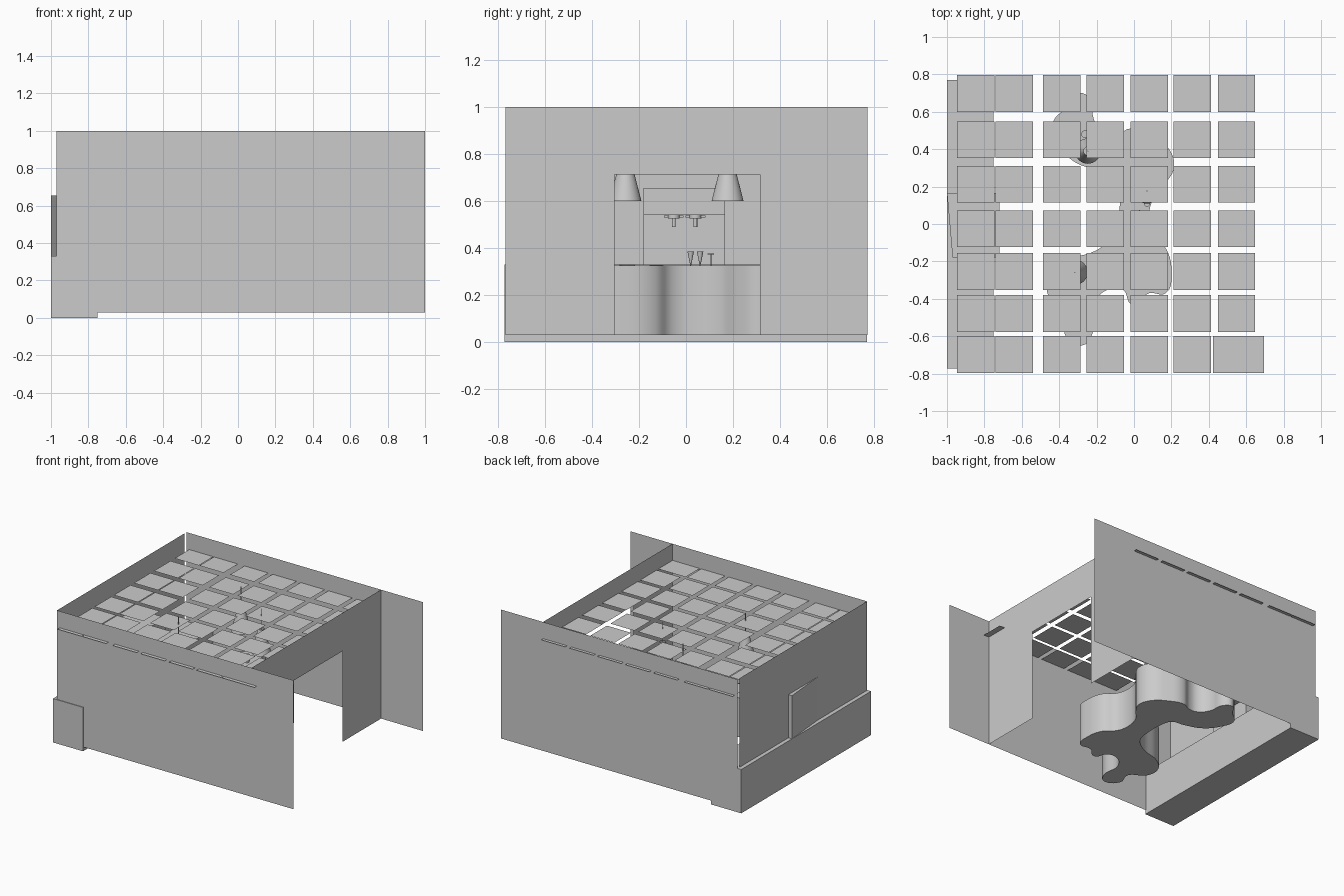
import bpy, bmesh, math
from mathutils import Vector

if "Cube" in bpy.data.objects:
    bpy.data.objects.remove(bpy.data.objects["Cube"])


def mesh_obj(name, verts, faces):
    me = bpy.data.meshes.new(name)
    me.from_pydata(verts, [], faces)
    ob = bpy.data.objects.new(name, me)
    bpy.context.collection.objects.link(ob)
    return ob


def box(name, x0, x1, y0, y1, z0, z1):
    v = [(x, y, z) for z in (z0, z1) for x, y in ((x0, y0), (x1, y0), (x1, y1), (x0, y1))]
    f = [(3, 2, 1, 0), (4, 5, 6, 7)] + [(i, (i + 1) % 4, (i + 1) % 4 + 4, i + 4) for i in range(4)]
    return mesh_obj(name, v, f)


def cone(name, x, y, z0, z1, r0, r1, sides=24, caps=True):
    bm = bmesh.new()
    bmesh.ops.create_cone(bm, cap_ends=caps, segments=sides, radius1=r0, radius2=r1, depth=z1 - z0)
    bmesh.ops.translate(bm, verts=bm.verts, vec=Vector((x, y, (z0 + z1) / 2)))
    me = bpy.data.meshes.new(name)
    bm.to_mesh(me)
    bm.free()
    ob = bpy.data.objects.new(name, me)
    bpy.context.collection.objects.link(ob)
    smooth(ob)
    return ob


def smooth(ob):
    bpy.ops.object.select_all(action='DESELECT')
    ob.select_set(True)
    bpy.context.view_layer.objects.active = ob
    bpy.ops.object.shade_smooth_by_angle(angle=math.radians(35))


# thin walls: two sides, back, and door wall with its opening
Z0, Z1 = 0.03, 1.0
for name, y in (("front_side_wall", -0.768), ("rear_side_wall", 0.773)):
    mesh_obj(name, [(-0.97, y, Z0), (1, y, Z0), (1, y, Z1), (-0.97, y, Z1)], [(0, 1, 2, 3)])
mesh_obj("end_wall", [(-0.97, -0.768, Z0), (-0.97, 0.75, Z0), (-0.97, 0.75, Z1), (-0.97, -0.768, Z1)],
         [(0, 1, 2, 3)])
door = [(-0.768, Z0), (-0.305, Z0), (-0.305, 0.713), (0.315, 0.713), (0.315, Z0), (0.773, Z0),
        (0.773, Z1), (-0.768, Z1)]
mesh_obj("door_wall", [(0.65, y, z) for y, z in door], [tuple(range(8))])

# ceiling panels
cols = [-0.947, -0.741, -0.487, -0.253, -0.019, 0.212, 0.448]
rows = [0.6, 0.352, 0.114, -0.124, -0.353, -0.577, -0.796]
for j, y in enumerate(rows):
    for i, x in enumerate(cols):
        x0, x1 = x, x + 0.2
        if i == 6 and j == 6:
            x0, x1 = 0.423, 0.695
        mesh_obj(f"ceiling_panel_{j}_{i}", [(x0, y, 0.875), (x1, y, 0.875), (x1, y + 0.197, 0.875),
                                            (x0, y + 0.197, 0.875)], [(0, 1, 2, 3)])

# long counter along the end wall
box("wall_counter", -1, -0.75, -0.773, 0.771, 0, 0.33)

# free-form island table
outline = [(-.29, .70), (-.23, .66), (-.215, .56), (-.16, .49), (-.09, .48), (-.02, .51), (.10, .47),
           (.18, .41), (.215, .31), (.17, .22), (.11, .15), (.08, .04), (.10, -.06), (.17, -.13),
           (.20, -.25), (.17, -.37), (.08, -.37), (-.01, -.43), (-.06, -.35), (-.14, -.35),
           (-.215, -.43), (-.22, -.58), (-.28, -.65), (-.37, -.59), (-.35, -.48), (-.45, -.40),
           (-.46, -.30), (-.37, -.20), (-.2, -.14), (-.1, -.05), (-.08, .05), (-.08, .17),
           (-.11, .27), (-.2, .29), (-.33, .34), (-.41, .44), (-.435, .54), (-.35, .63)]
cu = bpy.data.curves.new("island_table", 'CURVE')
cu.dimensions = '2D'
cu.fill_mode = 'BOTH'
cu.resolution_u = 5
cu.extrude = 0.1475
sp = cu.splines.new('BEZIER')
sp.bezier_points.add(len(outline) - 1)
for p, (x, y) in zip(sp.bezier_points, outline):
    p.co = (x, y, 0)
    p.handle_left_type = p.handle_right_type = 'AUTO'
sp.use_cyclic_u = True
table = bpy.data.objects.new("island_table", cu)
table.location.z = 0.1775
bpy.context.collection.objects.link(table)
bpy.ops.object.select_all(action='DESELECT')
table.select_set(True)
bpy.context.view_layer.objects.active = table
bpy.ops.object.convert(target='MESH')
smooth(bpy.context.view_layer.objects.active)

# coffee machine: stepped profile, back edge skewed through the wall
side = [(None, 0.33), (-0.86, 0.33), (-0.86, 0.54), (-0.72, 0.54), (-0.72, 0.655), (None, 0.655)]
v = []
for y, back in ((-0.18, -0.97), (0.167, -1.0)):
    v += [(back if x is None else x, y, z) for x, z in side]
n = len(side)
mesh_obj("coffee_machine", v, [tuple(range(n)), tuple(range(2 * n - 1, n - 1, -1))] +
         [((i + 1) % n, i, i + n, (i + 1) % n + n) for i in range(n)])
for k, y in enumerate((-0.052, 0.04)):
    cone(f"brew_head_{k}", -0.77, y, 0.525, 0.54, 0.025, 0.025)
    cone(f"brew_spout_{k}", -0.77, y, 0.49, 0.525, 0.008, 0.008, 12)
    box(f"brew_handle_{k}", -0.775, -0.765, y - 0.042, y + 0.042, 0.53, 0.538)

# pendant lamps with cords
for k, (x, y) in enumerate(((-0.316, -0.258), (-0.247, 0.39), (0.07, 0.177))):
    cone(f"lamp_shade_{k}", x, y, 0.6, 0.78, 0.068, 0.022, 32, caps=False)
    cone(f"lamp_cord_{k}", x, y, 0.77, 0.93, 0.003, 0.003, 8)

# stemmed cups and a small stand on the island
for k, (x, y) in enumerate(((0.0, 0.02), (0.03, 0.06))):
    cone(f"cone_cup_{k}", x, y, 0.326, 0.385, 0.002, 0.014, 16)
cone("stand_stem", 0.07, 0.106, 0.325, 0.373, 0.002, 0.002, 8)
cone("stand_top", 0.07, 0.106, 0.372, 0.376, 0.014, 0.014, 16)
cone("table_cup", -0.262, 0.48, 0.325, 0.38, 0.016, 0.02, 16)

# flat mats lying on the island
for k, (x, y) in enumerate(((-0.02, -0.13), (0.1, -0.12), (0.075, -0.34))):
    box(f"table_mat_{k}", x - 0.035, x + 0.035, y - 0.025, y + 0.025, 0.324, 0.328)
cone("table_plate", -0.02, -0.25, 0.324, 0.33, 0.03, 0.036)
